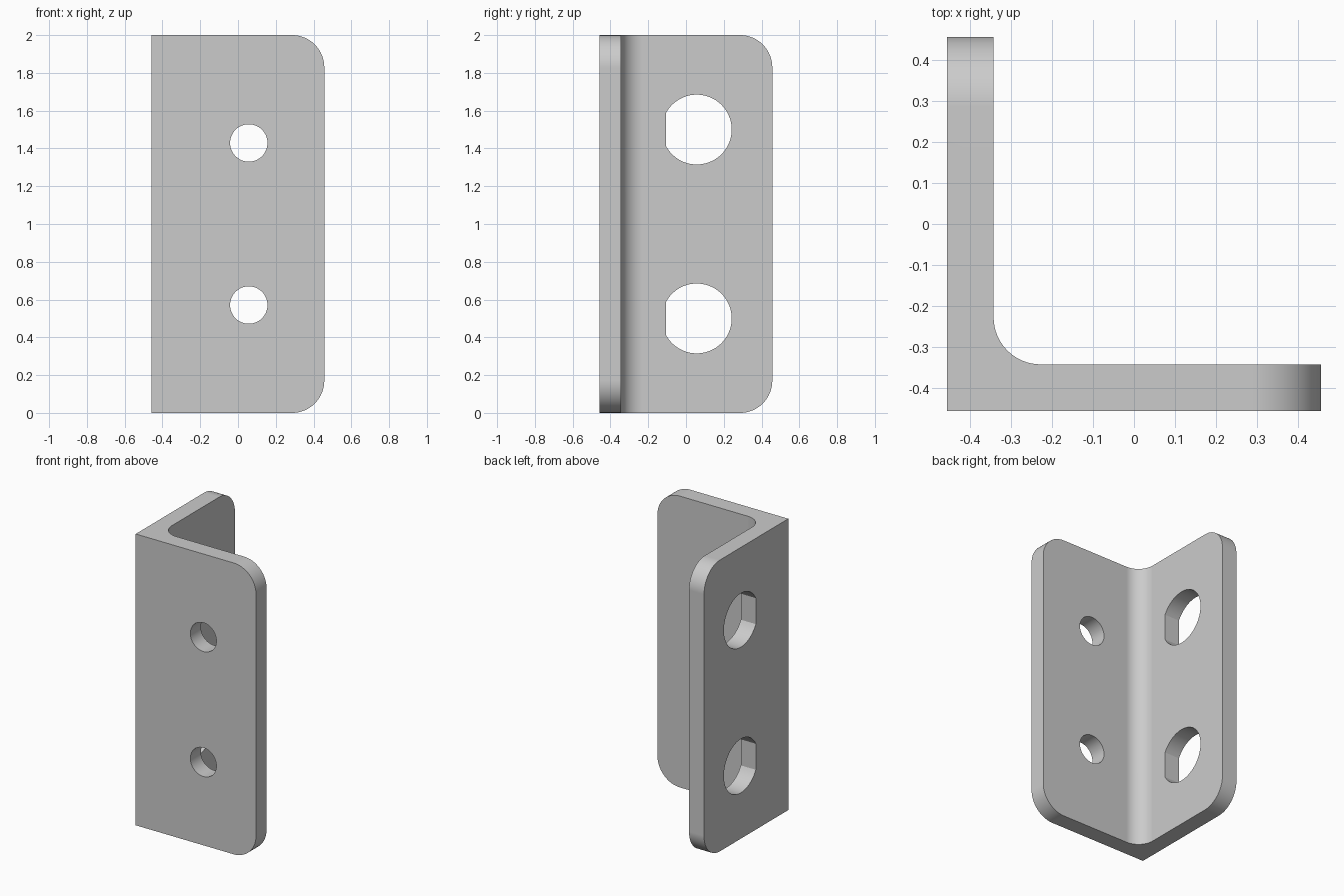
import bpy, bmesh
from math import sin, cos, pi, acos
from mathutils import Vector

HALF = 0.457       # half the width of each leg
THICK = 0.114      # plate thickness
HEIGHT = 2.0
CORNER = 0.171     # rounding of the outer corners
FILLET = 0.115     # inner bend radius

cube = bpy.data.objects.get("Cube")
if cube:
    bpy.data.objects.remove(cube, do_unlink=True)

steel = bpy.data.materials.new("plain_grey")
steel.use_nodes = True
grey = (0.6, 0.6, 0.6, 1)
steel.diffuse_color = grey
steel.node_tree.nodes["Principled BSDF"].inputs["Base Color"].default_value = grey


def arc(cx, cy, r, start, end, steps):
    return [(cx + r * cos(start + (end - start) * i / steps),
             cy + r * sin(start + (end - start) * i / steps))
            for i in range(steps + 1)]


def prism(name, points, place, low, high):
    """Extrude a 2D outline from low to high; place maps (u, v, depth) to xyz."""
    bm = bmesh.new()
    face = bm.faces.new([bm.verts.new(place(u, v, low)) for u, v in points])
    side = bmesh.ops.extrude_face_region(bm, geom=[face])["geom"]
    shift = Vector(place(0, 0, high)) - Vector(place(0, 0, low))
    bmesh.ops.translate(bm, vec=shift,
                        verts=[g for g in side if isinstance(g, bmesh.types.BMVert)])
    bmesh.ops.recalc_face_normals(bm, faces=bm.faces)
    mesh = bpy.data.meshes.new(name)
    bm.to_mesh(mesh)
    bm.free()
    mesh.materials.append(steel)
    obj = bpy.data.objects.new(name, mesh)
    bpy.context.collection.objects.link(obj)
    return obj


def along_x(u, v, d): return (d, u, v)
def along_y(u, v, d): return (u, d, v)
def along_z(u, v, d): return (u, v, d)


# L-shaped bracket with a filleted inner bend
inner = -HALF + THICK
bend = inner + FILLET
outline = [(-HALF, -HALF), (HALF, -HALF), (HALF, inner)]
outline += arc(bend, bend, FILLET, 1.5 * pi, pi, 16)
outline += [(inner, HALF), (-HALF, HALF)]
bracket = prism("angle_bracket", outline, along_z, 0, HEIGHT)

bpy.ops.object.select_all(action='DESELECT')
bpy.context.view_layer.objects.active = bracket
bracket.select_set(True)


def cut(cutter, operation):
    cutter.hide_render = True
    mod = bracket.modifiers.new("cut", 'BOOLEAN')
    mod.operation = operation
    mod.solver = 'EXACT'
    mod.object = cutter
    bpy.ops.object.modifier_apply(modifier=mod.name)
    bpy.data.objects.remove(cutter, do_unlink=True)


# Rounded outer corners on both legs
edge = HALF - CORNER
rounded = [(-1, -1), (edge - 0.1, -1), (edge - 0.1, 0)]
rounded = [(-1, -0.1), (-0.6, -0.1), (-0.6, 0)]
rounded += arc(edge, CORNER, CORNER, -pi / 2, 0, 16)
rounded += arc(edge, HEIGHT - CORNER, CORNER, 0, pi / 2, 16)
rounded += [(-0.6, HEIGHT), (-0.6, HEIGHT + 0.1), (-1, HEIGHT + 0.1)]
for place in (along_x, along_y):
    cut(prism("corner_cutter", rounded, place, -1, 1), 'INTERSECT')

# Round bolt holes through the front leg
for z in (0.571, 1.429):
    circle = arc(0.057, z, 0.099, 0, 2 * pi, 48)[:-1]
    cut(prism("bolt_hole_cutter", circle, along_y, -0.6, -0.2), 'DIFFERENCE')

# Large holes with one flat side through the side leg
radius, flat = 0.185, 0.162
half_angle = acos(flat / radius)
for z in (0.5, 1.5):
    d_shape = arc(0.057, z, radius, half_angle - pi, pi - half_angle, 48)
    cut(prism("flat_sided_hole_cutter", d_shape, along_x, -0.6, -0.2), 'DIFFERENCE')

# Smooth curves, crisp edges, even shading on the flat faces
bpy.ops.object.shade_smooth_by_angle(angle=pi / 6)
weighted = bracket.modifiers.new("flat_face_normals", 'WEIGHTED_NORMAL')
weighted.keep_sharp = True
